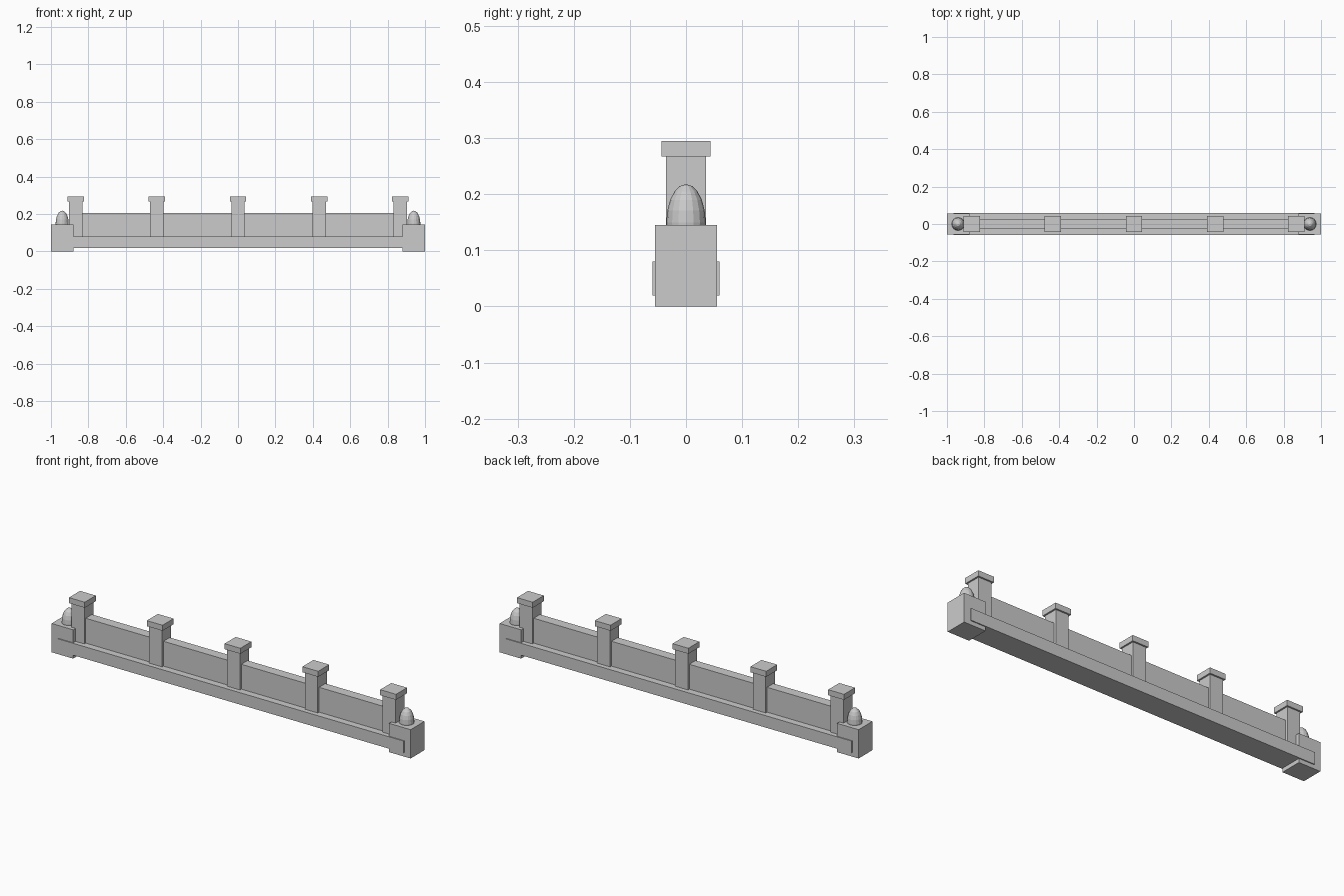
import bpy

if "Cube" in bpy.data.objects:
    bpy.data.objects.remove(bpy.data.objects["Cube"])


def box(name, x, y, z):
    """Box from (min, max) ranges on each axis."""
    bpy.ops.mesh.primitive_cube_add(
        size=1, location=[(a + b) / 2 for a, b in (x, y, z)])
    ob = bpy.context.object
    ob.name = name
    ob.scale = [b - a for a, b in (x, y, z)]
    bpy.ops.object.transform_apply(location=False, rotation=False, scale=True)
    return ob


def centred(c, half):
    return (c - half, c + half)


# Long base beam and thin wall panel
box("base_beam", (-0.965, 0.965), (-0.06, 0.06), (0.02, 0.08))
box("wall_panel", (-0.867, 0.867), (-0.025, 0.025), (0.07, 0.205))

# Five capped posts
for i in range(5):
    x = (i - 2) * 0.4335
    box(f"post_{i + 1}", centred(x, 0.036), centred(0, 0.036), (0.07, 0.267))
    box(f"post_cap_{i + 1}", centred(x, 0.044), centred(0, 0.044), (0.267, 0.295))

# End blocks with egg-shaped finials
for side, s in (("left", -1), ("right", 1)):
    box(f"end_block_{side}", centred(s * 0.94, 0.06), centred(0, 0.055), (0, 0.145))
    bpy.ops.mesh.primitive_uv_sphere_add(
        segments=16, ring_count=10, radius=1, location=(s * 0.94, 0, 0.15))
    finial = bpy.context.object
    finial.name = f"finial_{side}"
    finial.scale = (0.035, 0.035, 0.068)
    bpy.ops.object.transform_apply(location=False, rotation=False, scale=True)
